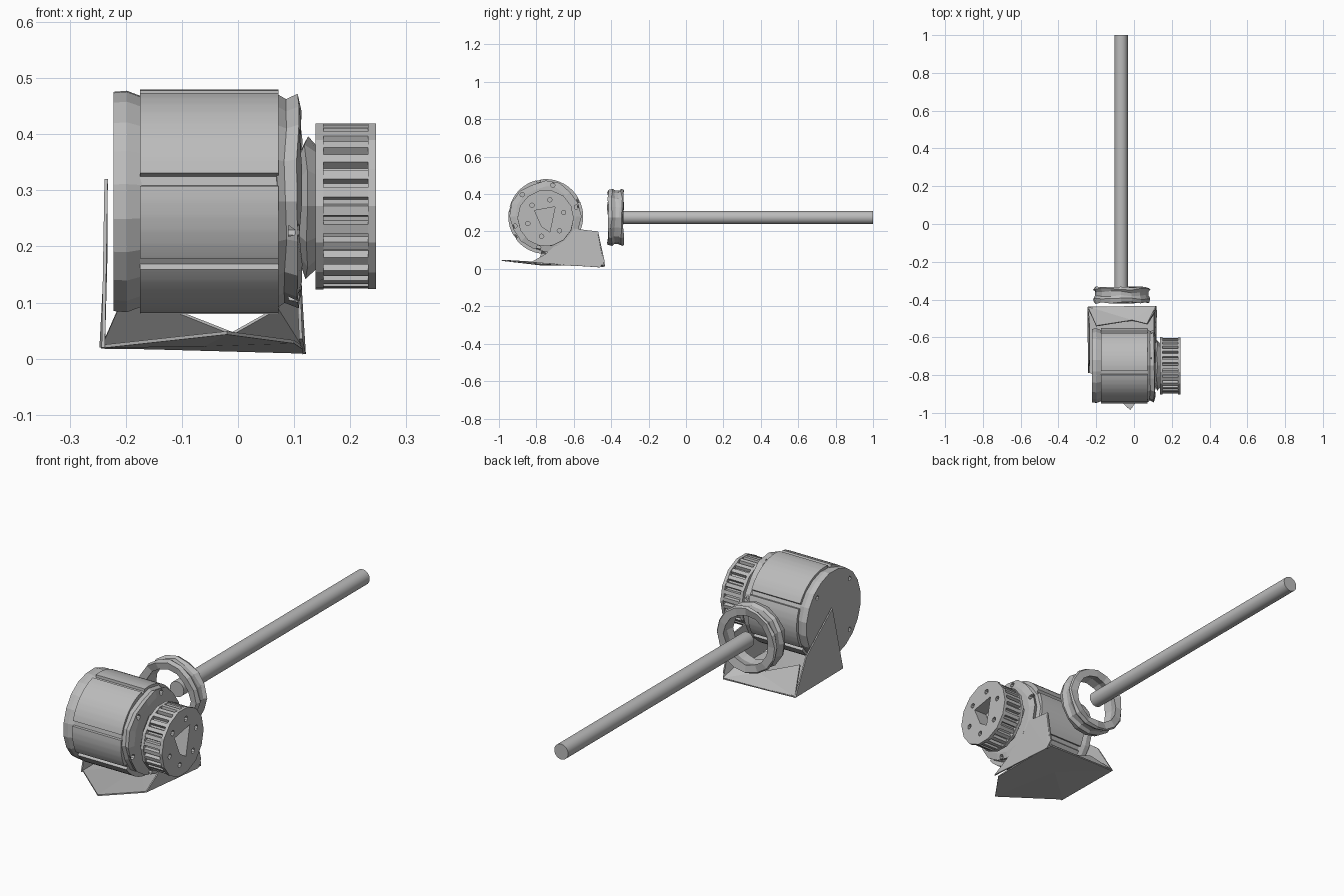
import bpy, bmesh, math, random
from math import sin, cos, pi, tau
from mathutils import Vector

random.seed(4)
cube = bpy.data.objects.get("Cube")
if cube:
    bpy.data.objects.remove(cube, do_unlink=True)

metal = bpy.data.materials.new("grey_metal")
metal.use_nodes = True
grey = (0.5, 0.5, 0.5, 1)
metal.diffuse_color = grey
metal.node_tree.nodes["Principled BSDF"].inputs["Base Color"].default_value = grey

MOTOR = Vector((0, -0.75, 0.28))
PULLEY = Vector((0, -0.75, 0.272))
RING = Vector((-0.068, 0, 0.275))


def finish(name, bm, smooth=False):
    bmesh.ops.recalc_face_normals(bm, faces=bm.faces)
    mesh = bpy.data.meshes.new(name)
    bm.to_mesh(mesh)
    bm.free()
    obj = bpy.data.objects.new(name, mesh)
    bpy.context.collection.objects.link(obj)
    mesh.materials.append(metal)
    if smooth:
        bpy.ops.object.select_all(action='DESELECT')
        obj.select_set(True)
        bpy.context.view_layer.objects.active = obj
        bpy.ops.object.shade_smooth_by_angle(angle=math.radians(35))
    return obj


def place(axis, centre, along, u, v):
    return centre + Vector((along, u, v) if axis == 'X' else (u, along, v))


def loft(name, axis, centre, profile, outline, smooth=False, closed=False, jitter=0.0):
    """Sweep a unit outline through (position, scale) stations along an axis."""
    bm = bmesh.new()
    rows = []
    for along, scale in profile:
        rows.append([bm.verts.new(place(axis, centre,
                     along + random.uniform(-jitter, jitter),
                     u * scale, v * scale)) for u, v in outline])
    n = len(outline)
    pairs = list(zip(rows, rows[1:]))
    if closed:
        pairs.append((rows[-1], rows[0]))
    else:
        bm.faces.new(rows[0])
        bm.faces.new(rows[-1])
    for a, b in pairs:
        for i in range(n):
            j = (i + 1) % n
            bm.faces.new((a[i], a[j], b[j], b[i]))
    return finish(name, bm, smooth)


def polygon(n, wobble=0.0, turn=0.0):
    out = []
    for i in range(n):
        r = 1 - random.uniform(0, wobble)
        a = tau * i / n + turn
        out.append((r * cos(a), r * sin(a)))
    return out


def cut(obj, cutters):
    """Subtract the cutters, bake the result and remove them."""
    for c in cutters:
        c.hide_render = True
        m = obj.modifiers.new("cut", 'BOOLEAN')
        m.operation = 'DIFFERENCE'
        m.solver = 'EXACT'
        m.object = c
    deps = bpy.context.evaluated_depsgraph_get()
    baked = bpy.data.meshes.new_from_object(obj.evaluated_get(deps))
    obj.modifiers.clear()
    obj.data = baked
    for c in cutters:
        bpy.data.objects.remove(c, do_unlink=True)


def holes(centre, radius, size, count, x0, x1, turn):
    result = []
    for i in range(count):
        a = tau * i / count + turn
        spot = centre + Vector((0, radius * cos(a), radius * sin(a)))
        result.append(loft("hole_cutter", 'X', spot, [(x0, size), (x1, size)], polygon(8)))
    return result


def sheet(name, points, faces):
    bm = bmesh.new()
    verts = [bm.verts.new(p) for p in points]
    for f in faces:
        bm.faces.new([verts[i] for i in f])
    obj = finish(name, bm)
    mod = obj.modifiers.new("thickness", 'SOLIDIFY')
    mod.thickness = 0.006
    mod.offset = 0
    return obj


# Motor drum with shallow long slots
drum_outline = []
slots = {3, 13, 22, 28, 35, 43}
for i in range(48):
    for part in (0.05, 0.15, 0.85, 0.95):
        a = tau * (i + part) / 48
        r = 0.94 if i in slots and 0.1 < part < 0.9 else 1.0
        drum_outline.append((r * cos(a), r * sin(a)))
loft("motor_drum", 'X', MOTOR, [(-0.175, 0.2), (0.072, 0.2)], drum_outline, smooth=True)

# Rear cap, faceted, with screw holes
cap = loft("rear_cap", 'X', MOTOR, [(-0.222, 0.198), (-0.198, 0.2), (-0.172, 0.19)],
           polygon(20, 0.01, pi / 20))
cut(cap, holes(MOTOR, 0.165, 0.01, 4, -0.24, -0.205, pi / 4))

# Front bell and its faceted neck
bell = loft("front_bell", 'X', MOTOR,
            [(0.07, 0.197), (0.085, 0.187), (0.106, 0.197), (0.112, 0.165)],
            polygon(16, 0.07), jitter=0.003)
cut(bell, holes(MOTOR, 0.172, 0.012, 6, 0.09, 0.13, 0.3))
loft("neck", 'X', PULLEY, [(0.105, 0.1), (0.122, 0.138), (0.142, 0.115)],
     polygon(12, 0.1), jitter=0.004)

# Toothed pulley
teeth = []
for i in range(28):
    for part, r in ((0.0, 1.0), (0.5, 1.0), (0.62, 0.9), (0.88, 0.9)):
        a = tau * (i + part) / 28
        teeth.append((r * cos(a), r * sin(a)))
core = loft("pulley_teeth", 'X', PULLEY, [(0.148, 0.147), (0.235, 0.147)], teeth)
inner = loft("inner_flange", 'X', PULLEY, [(0.138, 0.153), (0.152, 0.153)], polygon(14, 0.02))
outer = loft("outer_flange", 'X', PULLEY, [(0.232, 0.153), (0.246, 0.153)], polygon(14, 0.02))
bore = [(-0.06, 0.04), (0.05, 0.06), (0.022, -0.075), (-0.022, -0.045)]
for part in (core, outer):
    cut(part, holes(PULLEY, 0.1, 0.012, 6, 0.2, 0.27, 0.3)
        + [loft("bore_cutter", 'X', PULLEY, [(0.18, 1), (0.27, 1)], bore)])

# Long shaft
loft("shaft", 'Y', RING, [(-0.345, 0.035), (1.0, 0.035)], polygon(32), smooth=True)

# Open ring around the shaft end
loft("shaft_ring", 'Y', RING,
     [(-0.418, 0.15), (-0.398, 0.156), (-0.38, 0.146), (-0.36, 0.146), (-0.345, 0.156),
      (-0.335, 0.15), (-0.338, 0.115), (-0.375, 0.125), (-0.412, 0.118)],
     polygon(16, 0.05), closed=True, jitter=0.006)

# Folded cradle: floor, left and right flaps, rear lip
sheet("cradle_floor",
      [(-0.02, -0.985, 0.046), (-0.24, -0.78, 0.022), (-0.243, -0.44, 0.022),
       (0.118, -0.435, 0.012), (0.115, -0.62, 0.02), (0.1, -0.82, 0.03), (-0.06, -0.62, 0.025)],
      [(0, 1, 6), (1, 2, 6), (2, 3, 6), (3, 4, 6), (4, 5, 6), (5, 0, 6)])
sheet("side_flap_tall",
      [(-0.24, -0.79, 0.02), (-0.244, -0.44, 0.02), (-0.236, -0.53, 0.17), (-0.235, -0.72, 0.32)],
      [(0, 1, 2), (0, 2, 3)])
sheet("side_flap_short",
      [(0.112, -0.83, 0.035), (0.118, -0.46, 0.008), (0.115, -0.435, 0.04),
       (0.105, -0.47, 0.2), (0.105, -0.6, 0.215), (0.11, -0.75, 0.08)],
      [(0, 1, 5), (1, 4, 5), (1, 3, 4), (1, 2, 3)])
sheet("rear_lip",
      [(-0.244, -0.44, 0.02), (-0.2, -0.54, 0.12), (-0.01, -0.51, 0.045), (0.118, -0.435, 0.015),
       (0.07, -0.53, 0.09), (0.108, -0.47, 0.19)],
      [(0, 1, 2), (0, 2, 3), (2, 4, 3), (3, 4, 5)])
